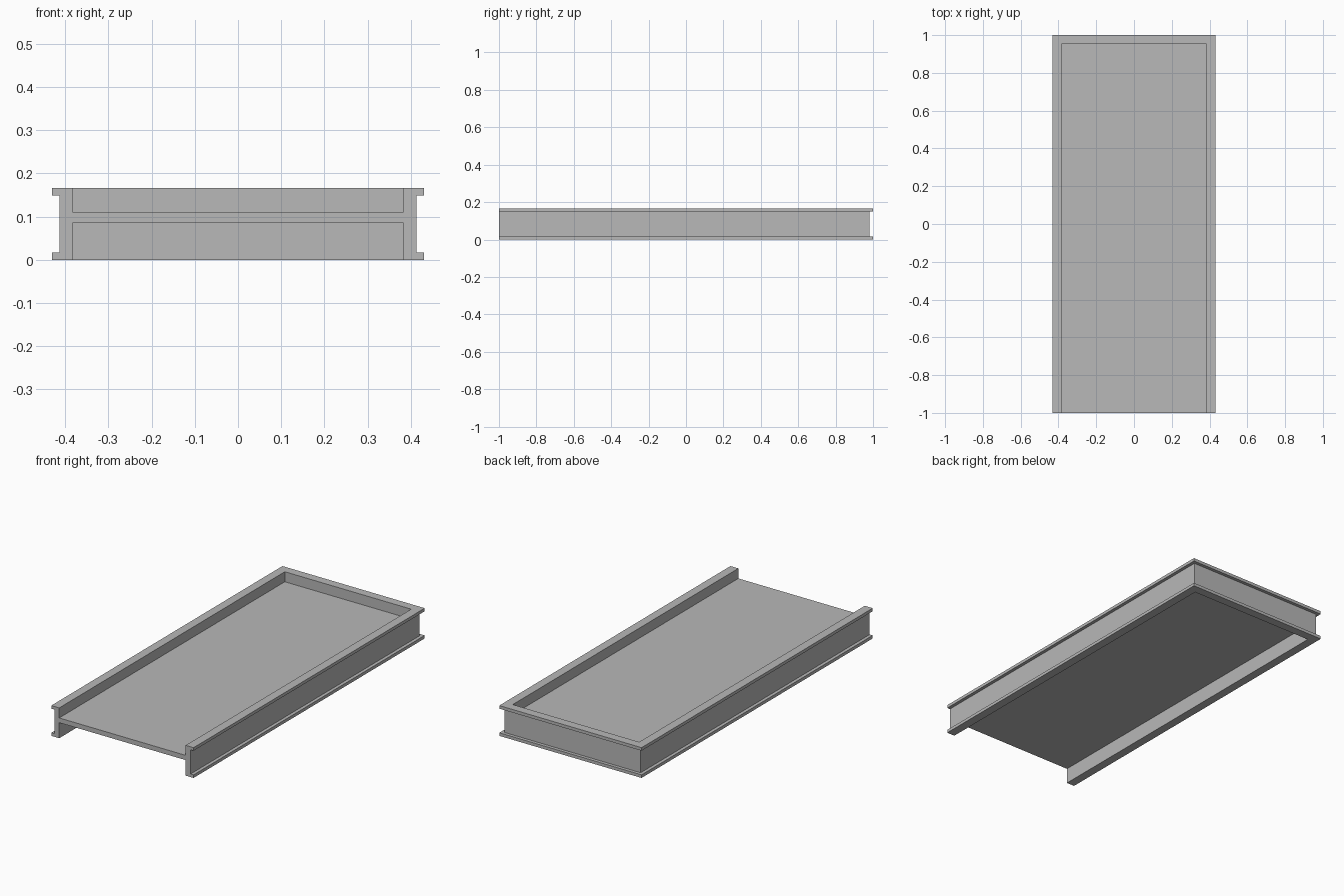
import bpy
import bmesh

cube = bpy.data.objects.get("Cube")
if cube:
    bpy.data.objects.remove(cube, do_unlink=True)

# Main dimensions
INNER_X, INNER_Y, FRONT_Y = 0.383, 0.952, -1.0
WEB, FLANGE = 0.030, 0.048
HEIGHT, LIP = 0.166, 0.017
DECK_LOW, DECK_HIGH = 0.085, 0.111

grey = bpy.data.materials.new("plain grey")
grey.use_nodes = True
colour = (0.48, 0.48, 0.48, 1)
grey.diffuse_color = colour
grey.node_tree.nodes["Principled BSDF"].inputs["Base Color"].default_value = colour


def add_object(name, bm):
    bmesh.ops.recalc_face_normals(bm, faces=bm.faces)
    mesh = bpy.data.meshes.new(name)
    bm.to_mesh(mesh)
    bm.free()
    mesh.materials.append(grey)
    obj = bpy.data.objects.new(name, mesh)
    bpy.context.collection.objects.link(obj)
    return obj


# Channel frame: one C section swept round three sides with mitred corners
section = [(0, 0), (FLANGE, 0), (FLANGE, LIP), (WEB, LIP),
           (WEB, HEIGHT - LIP), (FLANGE, HEIGHT - LIP),
           (FLANGE, HEIGHT), (0, HEIGHT)]
# Each station: inner x, inner y, outward x, outward y
stations = [(-INNER_X, FRONT_Y, -1, 0), (-INNER_X, INNER_Y, -1, 1),
            (INNER_X, INNER_Y, 1, 1), (INNER_X, FRONT_Y, 1, 0)]
bm = bmesh.new()
rings = [[bm.verts.new((x + out * dx, y + out * dy, z)) for out, z in section]
         for x, y, dx, dy in stations]
for a, b in zip(rings, rings[1:]):
    for i in range(len(section)):
        j = (i + 1) % len(section)
        bm.faces.new((a[i], a[j], b[j], b[i]))
bm.faces.new(rings[0])
bm.faces.new(rings[-1])
add_object("channel_frame", bm)

# Deck: flat panel held between the channel webs, open at the front
bm = bmesh.new()
bmesh.ops.create_cube(bm, size=1)
bmesh.ops.scale(bm, verts=bm.verts,
                vec=(2 * INNER_X, INNER_Y - FRONT_Y, DECK_HIGH - DECK_LOW))
bmesh.ops.translate(bm, verts=bm.verts,
                    vec=(0, (INNER_Y + FRONT_Y) / 2, (DECK_LOW + DECK_HIGH) / 2))
add_object("deck_panel", bm)
